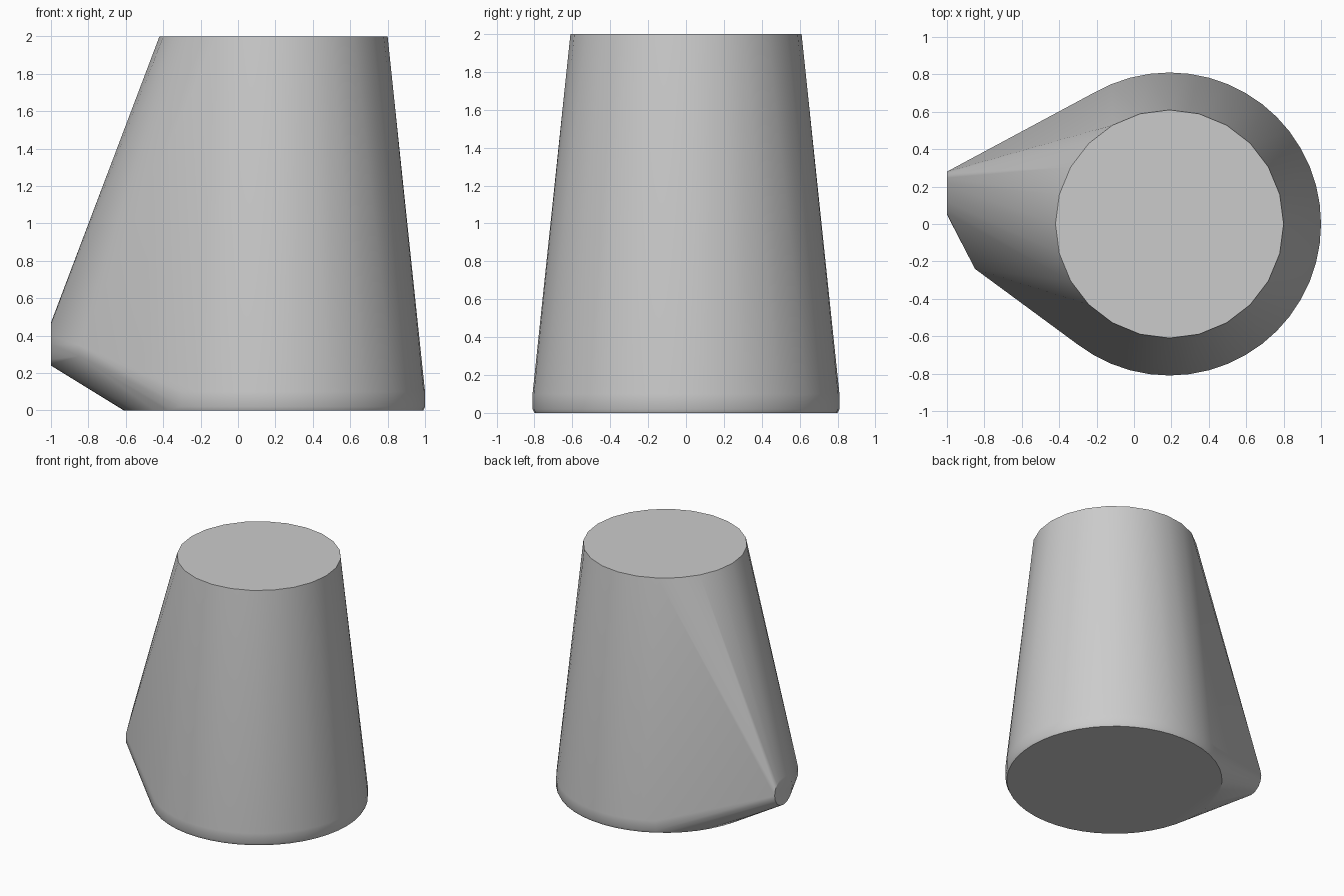
import bpy
import bmesh
from math import cos, sin, pi, radians
from mathutils import Vector

cube = bpy.data.objects.get("Cube")
if cube:
    bpy.data.objects.remove(cube)

AXIS_X = 0.19  # the tapered body sits off centre to balance the side bulge


def ring(bm, centre, u, v, radius, sides):
    """Add a circle of points in the plane of u and v."""
    for i in range(sides):
        a = 2 * pi * i / sides
        bm.verts.new(Vector(centre) + radius * (cos(a) * Vector(u) + sin(a) * Vector(v)))


bm = bmesh.new()
X, Y, Z = (1, 0, 0), (0, 1, 0), (0, 0, 1)

# tapered body: base with a small bevel, then the narrower top
for radius, z, sides in ((0.80, 0, 48), (0.81, 0.02, 48), (0.81, 0.1, 48), (0.61, 2, 24)):
    ring(bm, (AXIS_X, 0, z), X, Y, radius, sides)

# side bulge: round flat end and the blunt corner in front of it
ring(bm, (-1, 0.165, 0.355), Y, Z, 0.115, 16)
for z in (0.29, 0.35):
    bm.verts.new((-0.85, -0.24, z))

# wrap everything in one tight skin
hull = bmesh.ops.convex_hull(bm, input=bm.verts)
spare = {v for v in hull["geom_interior"] + hull["geom_unused"]
         if isinstance(v, bmesh.types.BMVert)}
bmesh.ops.delete(bm, geom=list(spare), context="VERTS")
bmesh.ops.dissolve_limit(bm, angle_limit=radians(0.5), verts=bm.verts, edges=bm.edges)
bmesh.ops.recalc_face_normals(bm, faces=bm.faces)

mesh = bpy.data.meshes.new("tapered_body")
bm.to_mesh(mesh)
bm.free()
body = bpy.data.objects.new("tapered_body", mesh)
bpy.context.collection.objects.link(body)

# plain grey
grey = bpy.data.materials.new("plain_grey")
grey.use_nodes = True
colour = (0.6, 0.6, 0.6, 1)
grey.diffuse_color = colour
grey.node_tree.nodes["Principled BSDF"].inputs["Base Color"].default_value = colour
mesh.materials.append(grey)

# smooth sides, crisp rims
bpy.ops.object.select_all(action="DESELECT")
body.select_set(True)
bpy.context.view_layer.objects.active = body
bpy.ops.object.shade_smooth_by_angle(angle=radians(35))
